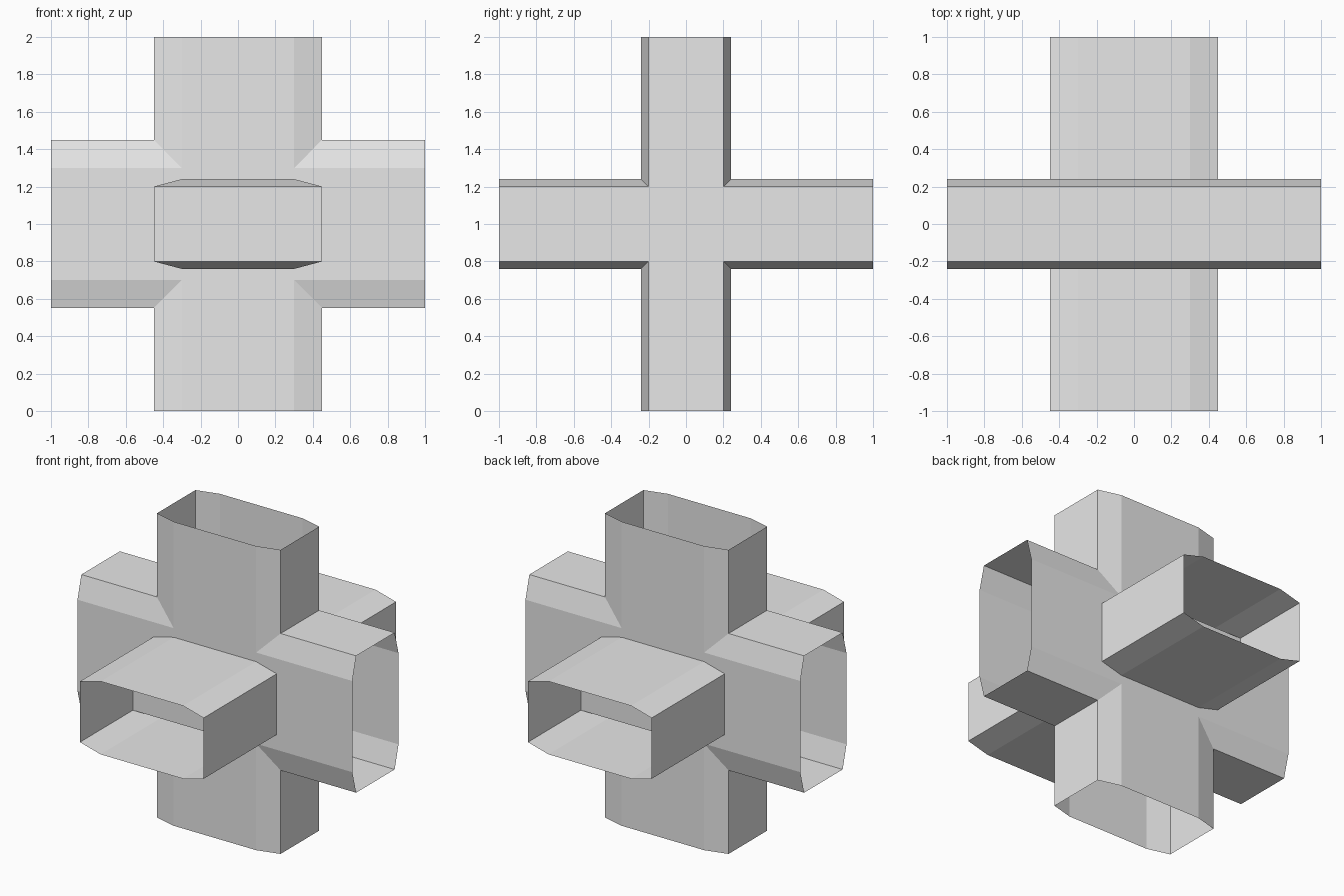
import bpy
import bmesh
from mathutils import Vector

cube = bpy.data.objects.get("Cube")
if cube:
    bpy.data.objects.remove(cube, do_unlink=True)

WIDE, FLAT = 0.45, 0.30      # half width of the duct and of its flat crown
EDGE, CROWN = 0.20, 0.24     # half thickness at the edge and at the crown
REACH = 1.0                  # distance from the centre to each open end
CENTRE = Vector((0, 0, 1))
AXES = {"x": Vector((1, 0, 0)), "y": Vector((0, 1, 0)), "z": Vector((0, 0, 1))}

grey = bpy.data.materials.new("light_grey")
grey.use_nodes = True
grey.diffuse_color = (0.8, 0.8, 0.8, 1)
grey.node_tree.nodes["Principled BSDF"].inputs["Base Color"].default_value = (0.8, 0.8, 0.8, 1)

# Eight-sided duct section: (across the width, across the thickness)
SECTION = [(-WIDE, -EDGE), (-FLAT, -CROWN), (FLAT, -CROWN), (WIDE, -EDGE),
           (WIDE, EDGE), (FLAT, CROWN), (-FLAT, CROWN), (-WIDE, EDGE)]


def finish(name, bm):
    bmesh.ops.recalc_face_normals(bm, faces=bm.faces)
    mesh = bpy.data.meshes.new(name)
    bm.to_mesh(mesh)
    bm.free()
    mesh.materials.append(grey)
    obj = bpy.data.objects.new(name, mesh)
    bpy.context.collection.objects.link(obj)
    return obj


def duct(name, along, width, thick, start, end):
    """Open-ended thin duct swept along one axis."""
    along, width, thick = AXES[along], AXES[width], AXES[thick]
    bm = bmesh.new()
    rings = [[bm.verts.new(CENTRE + along * d + width * w + thick * t)
              for w, t in SECTION] for d in (start, end)]
    count = len(SECTION)
    for i in range(count):
        j = (i + 1) % count
        bm.faces.new((rings[0][i], rings[0][j], rings[1][j], rings[1][i]))
    return finish(name, bm)


def inner_wall(name, side):
    """Wall inside a depth duct, with bevels rising to the duct crown."""
    bm = bmesh.new()

    def row(half, y, z):
        return [bm.verts.new(CENTRE + Vector((s * half, side * y, z))) for s in (-1, 1)]

    rows = [row(FLAT, FLAT, -CROWN), row(WIDE, WIDE, -EDGE),
            row(WIDE, WIDE, EDGE), row(FLAT, FLAT, CROWN)]
    for a, b in zip(rows, rows[1:]):
        bm.faces.new((a[0], a[1], b[1], b[0]))
    obj = finish(name, bm)
    # Keep the wall facing the open end
    if obj.data.polygons[1].normal.y * side < 0:
        obj.data.flip_normals()
    return obj


# Upright and sideways ducts crossing in one plane
duct("vertical_duct", "z", "x", "y", -REACH, REACH)
duct("sideways_duct", "x", "z", "y", -REACH, REACH)

# Front and back ducts with the walls that close them off inside
for label, side in (("front", -1), ("back", 1)):
    duct(label + "_duct", "y", "x", "z", side * EDGE, side * REACH)
    inner_wall(label + "_inner_wall", side)
